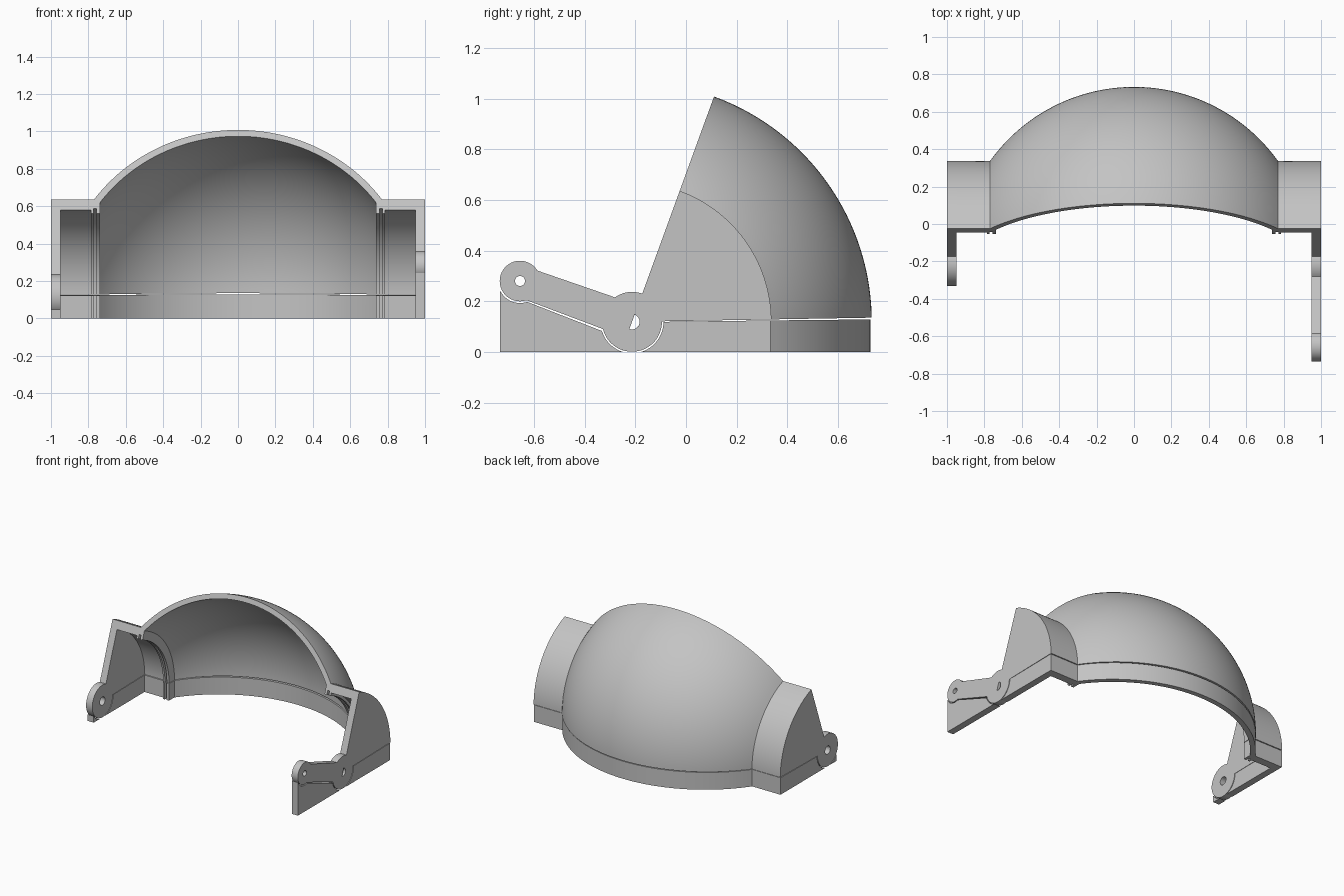
import bpy, bmesh, math
from mathutils import Matrix

if "Cube" in bpy.data.objects:
    bpy.data.objects.remove(bpy.data.objects["Cube"])

PY, PZ = -0.213, 0.119          # hinge axis (runs along x)
KNOB = (-0.655, 0.28)           # end of the lever arm
R_OUT, R_IN = 0.946, 0.91       # dome radii
C_OUT, C_IN = 0.55, 0.49        # side collar radii
OPEN = 70                       # opening angle of the hood

grey = bpy.data.materials.new("grey plastic")
grey.diffuse_color = (0.55, 0.55, 0.55, 1)
grey.use_nodes = True
grey.node_tree.nodes["Principled BSDF"].inputs["Base Color"].default_value = grey.diffuse_color


def arc(c, r, a0, a1, n=32):
    return [(c[0] + r * math.cos(math.radians(a0 + (a1 - a0) * i / n)),
             c[1] + r * math.sin(math.radians(a0 + (a1 - a0) * i / n)))
            for i in range(n + 1)]


def finish(name, bm):
    bmesh.ops.remove_doubles(bm, verts=bm.verts, dist=1e-5)
    bmesh.ops.recalc_face_normals(bm, faces=bm.faces)
    me = bpy.data.meshes.new(name)
    bm.to_mesh(me)
    bm.free()
    me.materials.append(grey)
    ob = bpy.data.objects.new(name, me)
    bpy.context.collection.objects.link(ob)
    bpy.ops.object.select_all(action='DESELECT')
    ob.select_set(True)
    bpy.context.view_layer.objects.active = ob
    bpy.ops.object.shade_smooth_by_angle(angle=math.radians(25))
    return ob


def loft(name, rings):
    """Skin a list of closed rings and cap both ends."""
    bm = bmesh.new()
    vs = [[bm.verts.new(p) for p in ring] for ring in rings]
    n = len(vs[0])
    for a, b in zip(vs, vs[1:]):
        for i in range(n):
            j = (i + 1) % n
            bm.faces.new((a[i], a[j], b[j], b[i]))
    bm.faces.new(vs[0])
    bm.faces.new(vs[-1])
    return finish(name, bm)


def plate(name, side, outline, holes=()):
    """Flat side plate 0.05 thick from a (y, z) outline with holes."""
    cu = bpy.data.curves.new(name, 'CURVE')
    cu.dimensions = '2D'
    cu.fill_mode = 'BOTH'
    cu.extrude = 0.025
    for loop in (outline, *holes):
        sp = cu.splines.new('POLY')
        sp.points.add(len(loop) - 1)
        for p, (y, z) in zip(sp.points, loop):
            p.co = (y, z, 0, 1)
        sp.use_cyclic_u = True
    tmp = bpy.data.objects.new("tmp", cu)
    bpy.context.collection.objects.link(tmp)
    deps = bpy.context.evaluated_depsgraph_get()
    me = bpy.data.meshes.new_from_object(tmp.evaluated_get(deps))
    bm = bmesh.new()
    bm.from_mesh(me)
    bpy.data.objects.remove(tmp)
    bpy.data.meshes.remove(me)
    # local x -> y, local y -> z, local z -> x
    m = Matrix(((0, 0, 1, side * 0.975), (1, 0, 0, 0), (0, 1, 0, 0), (0, 0, 0, 1)))
    bmesh.ops.transform(bm, matrix=m, verts=bm.verts)
    return finish(name, bm)


# Wall section (x, r): outer skin, then inner skin with a pair of ribs per side
def dome_arc(r, half, n=64):
    a = math.asin(half / r)
    return [(r * math.sin(-a + 2 * a * i / n), r * math.cos(-a + 2 * a * i / n))
            for i in range(n + 1)]


ribs = [(0.95, C_IN), (0.787, C_IN), (0.787, 0.47), (0.772, 0.47), (0.772, 0.5),
        (0.757, 0.5), (0.757, 0.47), (0.738, 0.47)]
section = ([(-0.95, C_OUT)] + dome_arc(R_OUT, 0.77) + [(0.95, C_OUT)]
           + ribs + dome_arc(R_IN, 0.738)[::-1] + [(-x, r) for x, r in ribs[::-1]])

# Hood: the section swung about the hinge axis
rings = []
for i in range(49):
    a = math.radians(1 + (OPEN - 1) * i / 48)
    rings.append([(x, PY + r * math.cos(a), PZ + r * math.sin(a)) for x, r in section])
loft("hood_shell", rings)

# Lower band: the same section drawn straight down to the floor
k = 0.994
loft("lower_band", [[(x, PY + r * k, 0) for x, r in section],
                    [(x, PY + r * k, PZ + 0.01 * r) for x, r in section]])

# Hood side plates: wedge and hinge disc, with a lever arm on the right only
P = (PY, PZ)
wedge = arc(P, C_OUT, 1, OPEN, 48)
lever = (arc(P, 0.118, OPEN, 125, 12) + arc(KNOB, 0.08, 31, 289, 40)
         + arc(P, 0.118, 194, 361, 32))
plate("right_hood_plate", 1, wedge + lever,
      [arc(P, 0.03, -110, 70, 20), arc(KNOB, 0.02, 0, 345, 23)])
plate("left_hood_plate", -1, wedge + arc(P, 0.118, OPEN, 361, 56),
      [arc(P, 0.03, 0, 345, 23)])

# Lower side plates, cut clear of the hinge disc and the lever arm
GAP = 0.124
back = C_OUT * k + PY
rear = [(back, 0), (back, PZ + 0.0055)] + arc(P, GAP, 0, -73.6, 24)
for side, label in ((1, "right"), (-1, "left")):
    plate(label + "_lower_plate", side, rear)
plate("right_front_plate", 1,
      [(-0.734, 0)] + arc(P, GAP, 253.6, 197, 16) + arc(KNOB, 0.087, 289, 204.8, 20))
plate("left_front_foot", -1, [(-0.315, 0)] + arc(P, GAP, 253.6, 215, 12))
